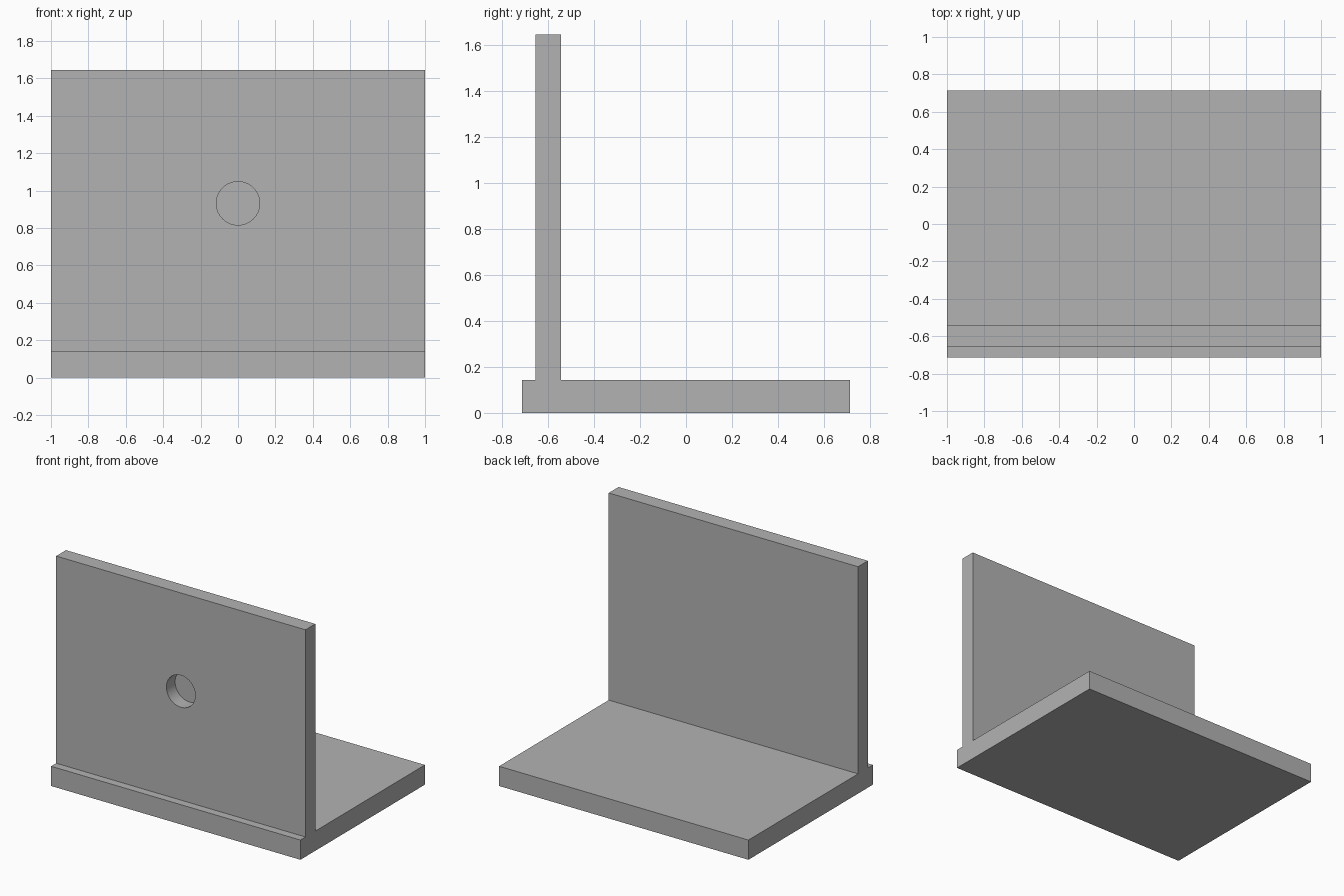
import bpy
import bmesh
from mathutils import Matrix, Vector

cube = bpy.data.objects.get("Cube")
if cube:
    bpy.data.objects.remove(cube, do_unlink=True)

HALF_WIDTH = 1.0
HALF_DEPTH = 0.713
BASE_TOP = 0.143
WALL_TOP = 1.645
WALL_FRONT, WALL_BACK = -0.655, -0.543
HOLE_RADIUS, HOLE_HEIGHT, HOLE_DEPTH = 0.116, 0.932, 0.1

grey = bpy.data.materials.new("plain grey")
grey.use_nodes = True
colour = (0.45, 0.45, 0.45, 1)
grey.diffuse_color = colour
grey.node_tree.nodes["Principled BSDF"].inputs["Base Color"].default_value = colour


def make_object(name, bm):
    bmesh.ops.recalc_face_normals(bm, faces=bm.faces)
    mesh = bpy.data.meshes.new(name)
    bm.to_mesh(mesh)
    bm.free()
    mesh.materials.append(grey)
    obj = bpy.data.objects.new(name, mesh)
    bpy.context.collection.objects.link(obj)
    return obj


# Base and upright wall: one side profile extruded across the width
profile = [(-HALF_DEPTH, 0), (HALF_DEPTH, 0), (HALF_DEPTH, BASE_TOP),
           (WALL_BACK, BASE_TOP), (WALL_BACK, WALL_TOP),
           (WALL_FRONT, WALL_TOP), (WALL_FRONT, BASE_TOP), (-HALF_DEPTH, BASE_TOP)]
bm = bmesh.new()
side = bm.faces.new([bm.verts.new((-HALF_WIDTH, y, z)) for y, z in profile])
extruded = bmesh.ops.extrude_face_region(bm, geom=[side], use_keep_orig=True)
moved = [v for v in extruded["geom"] if isinstance(v, bmesh.types.BMVert)]
bmesh.ops.translate(bm, verts=moved, vec=Vector((2 * HALF_WIDTH, 0, 0)))
bracket = make_object("base_and_wall", bm)

# Blind round hole in the front of the wall
bm = bmesh.new()
centre = Matrix.Translation((0, WALL_FRONT, HOLE_HEIGHT))
bmesh.ops.create_cone(bm, cap_ends=True, segments=64, radius1=HOLE_RADIUS,
                      radius2=HOLE_RADIUS, depth=2 * HOLE_DEPTH,
                      matrix=centre @ Matrix.Rotation(1.5707963, 4, "X"))
cutter = make_object("hole_cutter", bm)
cutter.hide_render = True
cutter.hide_set(True)

cut = bracket.modifiers.new("round hole", "BOOLEAN")
cut.operation = "DIFFERENCE"
cut.solver = "EXACT"
cut.object = cutter

# Apply the cut, then smooth only the curved hole wall
bpy.context.view_layer.objects.active = bracket
bracket.select_set(True)
bpy.ops.object.modifier_apply(modifier=cut.name)
bpy.data.objects.remove(cutter, do_unlink=True)
bpy.ops.object.shade_smooth_by_angle()
